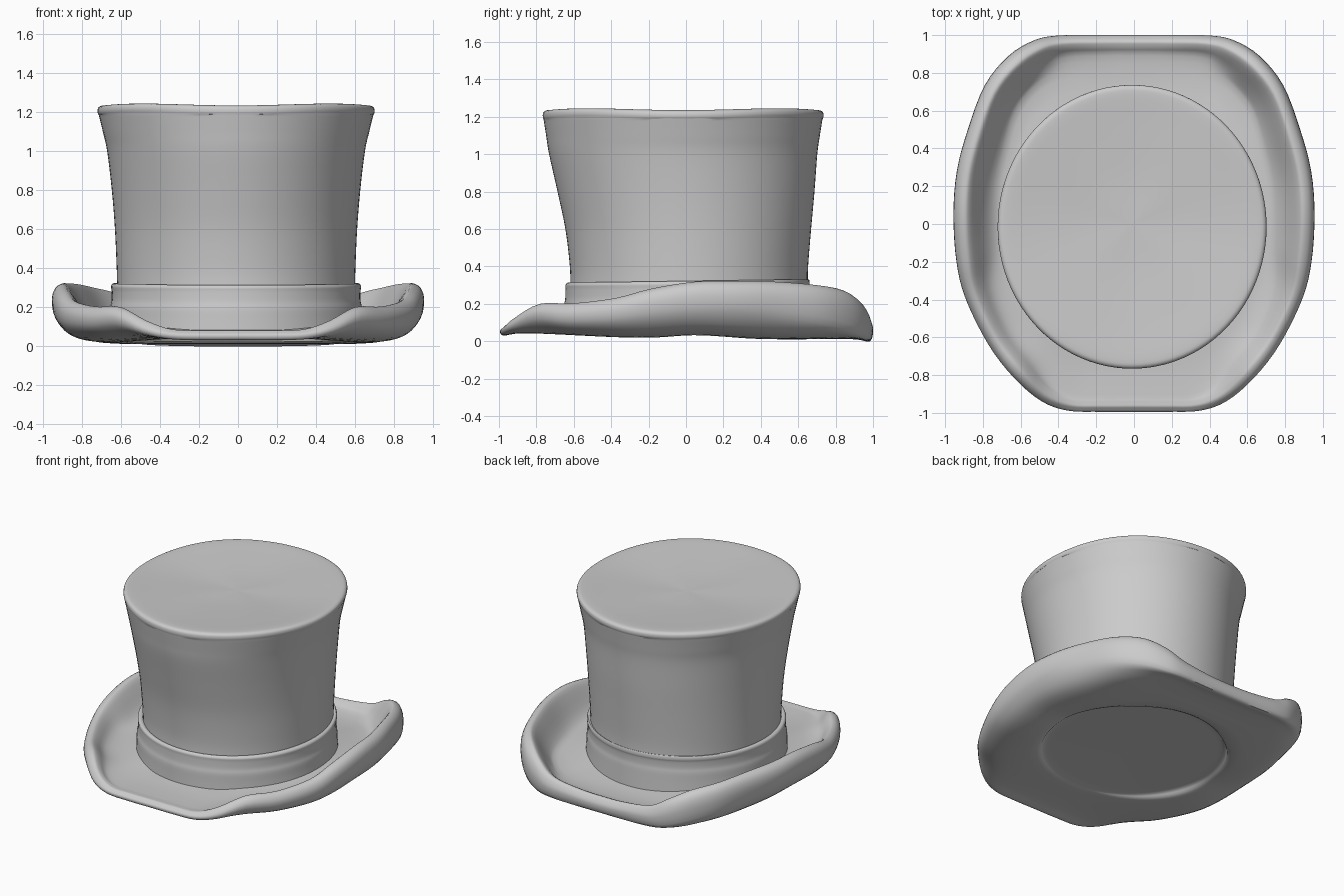
import bpy, bmesh, math
from mathutils import Vector

SEG = 96


def catmull(pts, n, closed=False):
    """Resample tuples of any length with n smooth steps per span."""
    out, m = [], len(pts)
    for i in range(m if closed else m - 1):
        ids = [i - 1, i, i + 1, i + 2]
        ids = [j % m if closed else min(max(j, 0), m - 1) for j in ids]
        p = [pts[j] for j in ids]
        for k in range(n):
            t = k / n
            out.append(tuple(
                0.5 * (2 * b + (c - a) * t + (2 * a - 5 * b + 4 * c - d) * t * t
                       + (3 * b - a - 3 * c + d) * t ** 3)
                for a, b, c, d in zip(*p)))
    if not closed:
        out.append(tuple(pts[-1]))
    return out


def loft(name, rings, cap_end=False, angle=40):
    """Skin closed rings of equal length into one smooth object."""
    bm = bmesh.new()
    vs = [[bm.verts.new(p) for p in ring] for ring in rings]
    n = len(vs[0])
    for a, b in zip(vs, vs[1:]):
        for i in range(n):
            j = (i + 1) % n
            bm.faces.new((a[i], a[j], b[j], b[i]))
    if cap_end:
        centre = bm.verts.new(sum((v.co for v in vs[-1]), Vector()) / n)
        for i in range(n):
            bm.faces.new((vs[-1][i], vs[-1][(i + 1) % n], centre))
    bmesh.ops.recalc_face_normals(bm, faces=bm.faces)
    me = bpy.data.meshes.new(name)
    bm.to_mesh(me)
    bm.free()
    ob = bpy.data.objects.new(name, me)
    bpy.context.collection.objects.link(ob)
    bpy.ops.object.select_all(action='DESELECT')
    ob.select_set(True)
    bpy.context.view_layer.objects.active = ob
    bpy.ops.object.shade_smooth_by_angle(angle=math.radians(angle))
    return ob


def oval(rx, ry, cy, z, wave=0.0, tilt=0.0):
    ring = []
    for i in range(SEG):
        t = 2 * math.pi * i / SEG
        y = ry * math.sin(t)
        ring.append((rx * math.cos(t) - 0.01, cy + y,
                     z - wave * math.cos(4 * t) + tilt * y))
    return ring


# Crown: flared wall (rx, ry, y centre, z), then rounded lip and dished top
wall = catmull([(0.610, 0.635, 0.016, 0.29), (0.613, 0.637, 0.016, 0.40),
                (0.622, 0.657, 0.012, 0.60), (0.638, 0.687, 0.0, 0.80),
                (0.662, 0.717, -0.015, 1.00), (0.684, 0.732, -0.016, 1.10),
                (0.706, 0.746, -0.016, 1.19)], 5)
lip = catmull([(0.706, 0.746, -0.016, 1.19), (0.712, 0.751, -0.015, 1.212),
               (0.702, 0.742, -0.015, 1.234), (0.66, 0.70, -0.015, 1.24),
               (0.50, 0.53, -0.01, 1.228), (0.25, 0.26, 0, 1.212),
               (0.05, 0.05, 0, 1.208)], 4)
loft("crown", [oval(*r) for r in wall] +
     [oval(*r, wave=0.005 * min(1, r[0] / 0.7)) for r in lip[1:]], cap_end=True)

# Hat band: slightly tilted strip with a rolled top edge and a soft fold
band = [(0.655, 0.66, 0.005, 0.06), (0.648, 0.657, 0.004, 0.14),
        (0.646, 0.655, 0.003, 0.20), (0.639, 0.650, 0.004, 0.235),
        (0.639, 0.650, 0.006, 0.28), (0.641, 0.652, 0.008, 0.295),
        (0.641, 0.652, 0.008, 0.31), (0.630, 0.645, 0.012, 0.322),
        (0.607, 0.634, 0.016, 0.318)]
loft("hat_band", [oval(*r, tilt=0.014) for r in catmull(band, 3)])

# Brim stations, front to back on the right side:
# x, y, rim top z, outer edge z, under edge z, underside z, upper floor z
half = [(0.00, -0.994, 0.080, 0.055, 0.030, 0.045, 0.075),
        (0.18, -0.994, 0.080, 0.055, 0.030, 0.045, 0.075),
        (0.35, -0.988, 0.085, 0.060, 0.035, 0.043, 0.075),
        (0.49, -0.938, 0.130, 0.090, 0.060, 0.040, 0.080),
        (0.635, -0.815, 0.200, 0.150, 0.100, 0.035, 0.090),
        (0.77, -0.640, 0.202, 0.145, 0.090, 0.028, 0.095),
        (0.89, -0.400, 0.230, 0.165, 0.100, 0.022, 0.100),
        (0.94, -0.200, 0.280, 0.205, 0.125, 0.024, 0.105),
        (0.956, 0.050, 0.318, 0.240, 0.150, 0.035, 0.110),
        (0.938, 0.280, 0.322, 0.240, 0.150, 0.028, 0.110),
        (0.880, 0.500, 0.318, 0.230, 0.130, 0.018, 0.105),
        (0.790, 0.735, 0.300, 0.200, 0.095, 0.014, 0.095),
        (0.665, 0.890, 0.270, 0.165, 0.055, 0.013, 0.085),
        (0.530, 0.972, 0.205, 0.115, 0.020, 0.013, 0.075),
        (0.400, 0.998, 0.140, 0.075, 0.006, 0.013, 0.070),
        (0.18, 1.000, 0.110, 0.060, 0.000, 0.013, 0.065),
        (0.00, 1.000, 0.105, 0.055, 0.000, 0.013, 0.065)]
stations = half + [(-s[0],) + s[1:] for s in half[-2:0:-1]]


def brim_section(x, y, top, out, under, low, floor):
    """Cross-section from the crown, over the curled rim, to the underside."""
    r = math.hypot(x, y)
    inner = r * (1 - 1 / math.hypot(x / 0.63, y / 0.63))
    rise = top - floor
    w = 0.5 + 0.5 * min(1, rise / 0.18)      # narrower lip where it is low
    prof = [(inner + 0.02, floor + 0.01), (0.25, floor),
            (0.18 * w, floor + 0.22 * rise), (0.115 * w, floor + 0.72 * rise),
            (0.085 * w, top - 0.07 * rise), (0.058 * w, top),
            (0.018, out + 0.72 * (top - out)), (0.0, out), (0.016, under),
            (0.085, under + 0.7 * (low - under)), (0.2, low), (inner, low),
            (inner + 0.04, 0.05), (inner + 0.10, 0.055)]
    return [(x * (1 - d / r), y * (1 - d / r), z) for d, z in catmull(prof, 3)]


# Brim: sections lofted round the outline, with a shallow recess underneath
sections = [brim_section(*s) for s in catmull(stations, 4, closed=True)]
loft("brim", list(zip(*sections)), cap_end=True, angle=50)
